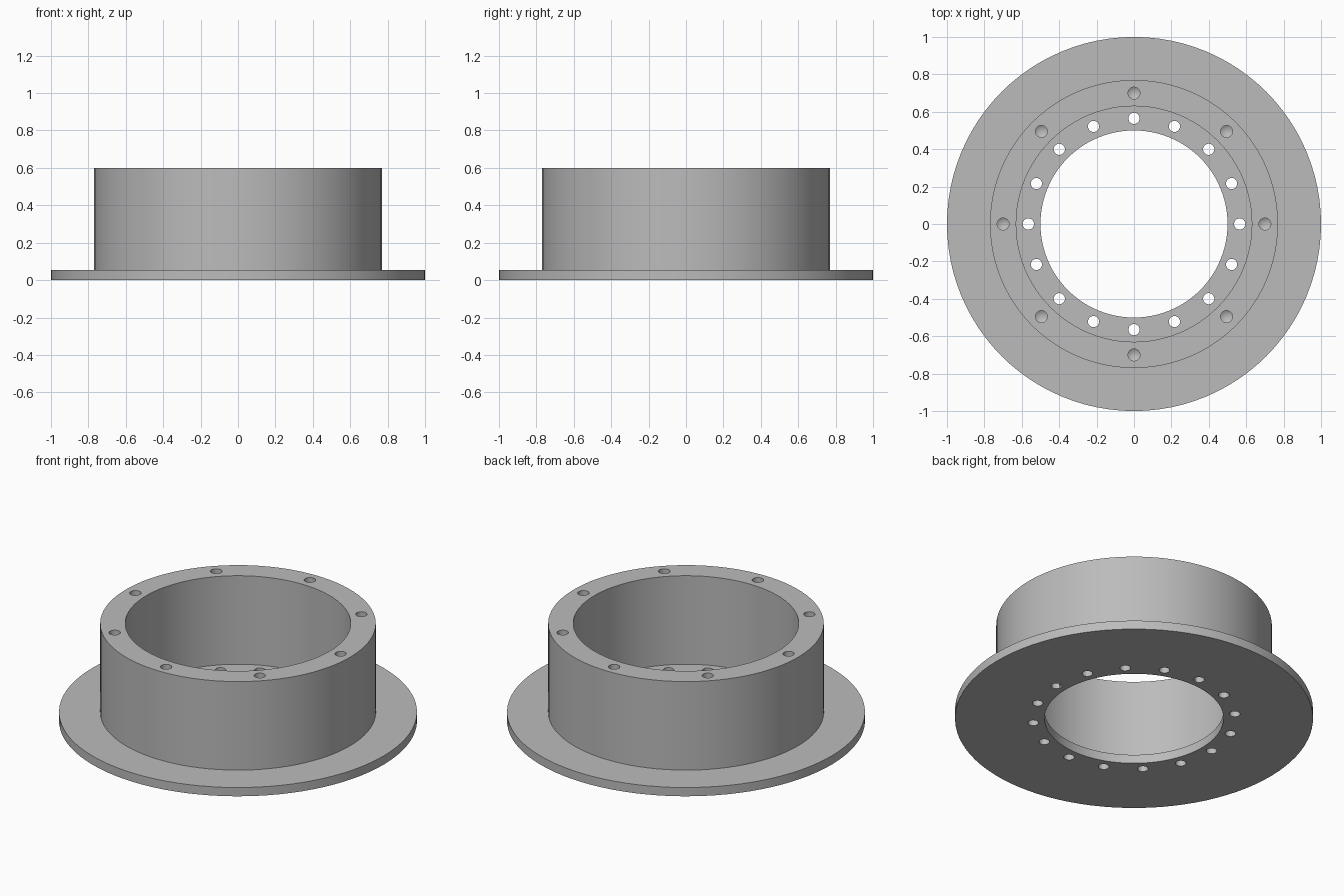
import bpy
import bmesh
from math import cos, sin, pi, radians

SEGMENTS = 96
FLANGE_TOP, RIM_TOP = 0.054, 0.6

if "Cube" in bpy.data.objects:
    bpy.data.objects.remove(bpy.data.objects["Cube"])

grey = bpy.data.materials.new("plain grey")
grey.use_nodes = True
colour = (0.5, 0.5, 0.5, 1)
grey.diffuse_color = colour
grey.node_tree.nodes["Principled BSDF"].inputs["Base Color"].default_value = colour


def lathe(bm, profile, centre=(0, 0), segments=SEGMENTS, closed=True):
    """Turn (radius, height) points around a vertical axis into a solid."""
    cx, cy = centre
    rings = []
    for r, z in profile:
        if r == 0:
            rings.append([bm.verts.new((cx, cy, z))] * segments)
        else:
            rings.append([bm.verts.new((cx + r * cos(2 * pi * i / segments),
                                        cy + r * sin(2 * pi * i / segments), z))
                          for i in range(segments)])
    pairs = list(zip(rings, rings[1:]))
    if closed:
        pairs.append((rings[-1], rings[0]))
    for a, b in pairs:
        for i in range(segments):
            j = (i + 1) % segments
            bm.faces.new(dict.fromkeys((a[i], a[j], b[j], b[i])))


def finish(bm, name):
    bmesh.ops.recalc_face_normals(bm, faces=bm.faces)
    mesh = bpy.data.meshes.new(name)
    bm.to_mesh(mesh)
    bm.free()
    mesh.materials.append(grey)
    obj = bpy.data.objects.new(name, mesh)
    bpy.context.collection.objects.link(obj)
    return obj


def hole_cutter(name, count, circle, profile):
    """A circle of evenly spaced drill shapes."""
    bm = bmesh.new()
    for k in range(count):
        a = 2 * pi * k / count
        lathe(bm, profile, (circle * cos(a), circle * sin(a)), 24, False)
    obj = finish(bm, name)
    obj.hide_render = True
    obj.hide_viewport = True
    return obj


# Flange with the upright ring standing on it
bm = bmesh.new()
lathe(bm, [(0.5, 0), (1, 0), (1, FLANGE_TOP), (0.77, FLANGE_TOP),
           (0.77, RIM_TOP), (0.63, RIM_TOP), (0.63, FLANGE_TOP), (0.5, FLANGE_TOP)])
hub = finish(bm, "flanged_ring")

# Through holes in the inner ledge, and drilled blind holes in the rim
cutters = [
    hole_cutter("ledge_hole_cutter", 16, 0.565,
                [(0, -0.1), (0.03, -0.1), (0.03, 0.15), (0, 0.15)]),
    hole_cutter("rim_hole_cutter", 8, 0.7,
                [(0, 0.40), (0.032, 0.42), (0.032, 0.7), (0, 0.7)]),
]
bpy.context.view_layer.objects.active = hub
hub.select_set(True)
for cutter in cutters:
    cut = hub.modifiers.new(cutter.name, "BOOLEAN")
    cut.operation = "DIFFERENCE"
    cut.solver = "EXACT"
    cut.object = cutter
    bpy.ops.object.modifier_apply(modifier=cut.name)
for cutter in cutters:
    bpy.data.objects.remove(cutter)

bpy.ops.object.shade_smooth_by_angle(angle=radians(30))
